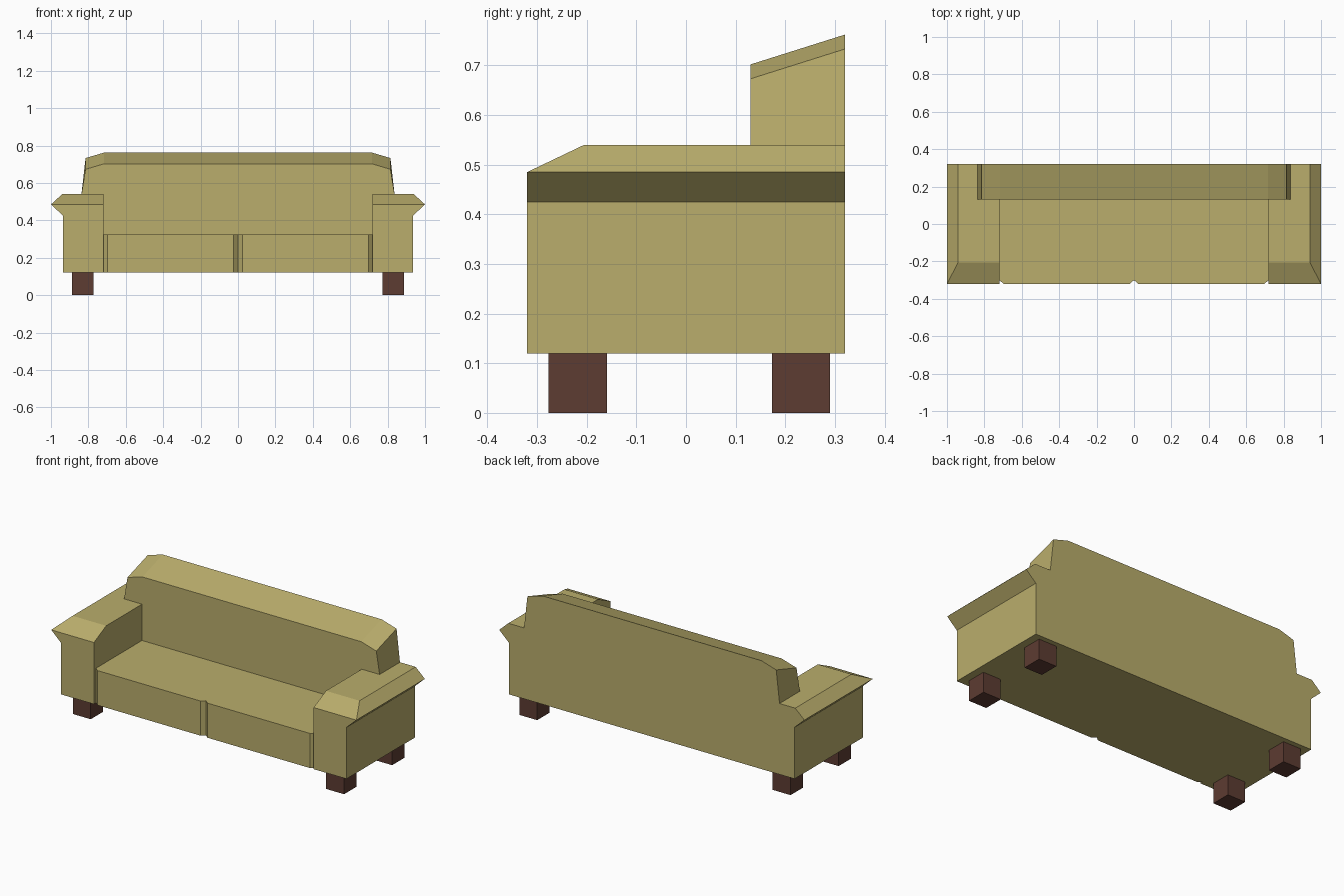
import bpy, bmesh

if "Cube" in bpy.data.objects:
    bpy.data.objects.remove(bpy.data.objects["Cube"])

FRONT, REAR = -0.32, 0.32
BACK_FRONT = 0.13          # front plane of the backrest
BASE = 0.12                # underside of the upholstery


def material(name, rgb):
    mat = bpy.data.materials.new(name)
    mat.diffuse_color = (*rgb, 1)
    mat.use_nodes = True
    mat.node_tree.nodes["Principled BSDF"].inputs["Base Color"].default_value = mat.diffuse_color
    return mat


fabric = material("fabric", (0.49, 0.42, 0.15))
wood = material("dark_wood", (0.11, 0.045, 0.032))


def finish(bm, name, mat):
    bmesh.ops.recalc_face_normals(bm, faces=bm.faces)
    mesh = bpy.data.meshes.new(name)
    bm.to_mesh(mesh)
    bm.free()
    mesh.materials.append(mat)
    obj = bpy.data.objects.new(name, mesh)
    bpy.context.collection.objects.link(obj)
    return obj


def prism(start, end):
    """Solid between two matching rings of points."""
    bm = bmesh.new()
    a = [bm.verts.new(p) for p in start]
    b = [bm.verts.new(p) for p in end]
    bm.faces.new(a)
    bm.faces.new(b[::-1])
    for i in range(len(a)):
        j = (i + 1) % len(a)
        bm.faces.new((a[i], b[i], b[j], a[j]))
    return bm, a, b


# Arms: flared profile run front to back, with the front of the top sloped
arm = [(0.72, BASE), (0.935, BASE), (0.935, 0.425), (1.0, 0.485),
       (0.94, 0.54), (0.72, 0.54), (0.72, 0.485)]
bm, ring, _ = prism([(x, FRONT, z) for x, z in arm],
                    [(x, REAR, z) for x, z in arm])
bmesh.ops.connect_verts(bm, verts=[ring[3], ring[6]])
for v in ring[4:6]:
    v.co.y = -0.205
arms = finish(bm, "arms", fabric)
arms.modifiers.new("mirror", 'MIRROR').use_mirror_merge = False

# Seat: plan outline with V grooves in the middle and beside each arm
seat = [(-0.72, BACK_FRONT), (-0.72, -0.30), (-0.697, FRONT),
        (-0.023, FRONT), (0, -0.30), (0.023, FRONT),
        (0.697, FRONT), (0.72, -0.30), (0.72, BACK_FRONT)]
bm, _, _ = prism([(x, y, BASE) for x, y in seat],
                 [(x, y, 0.325) for x, y in seat])
finish(bm, "seat", fabric)

# Backrest: fills between the arms, widens above them, top slopes forward
half = [(0.72, BASE), (0.72, 0.54), (0.837, 0.54), (0.815, 0.733), (0.717, 0.762)]
back = half + [(-x, z) for x, z in reversed(half)]
bm, ring, _ = prism([(x, BACK_FRONT, z) for x, z in back],
                    [(x, REAR, z) for x, z in back])
for v in ring:
    if v.co.z > 0.6:
        v.co.z -= 0.06
finish(bm, "backrest", fabric)

# Legs: four square blocks
for side, x in (("left", -0.83), ("right", 0.83)):
    for end, y in (("front", -0.218), ("rear", 0.232)):
        h = 0.0585
        foot = [(x - h, y - h), (x + h, y - h), (x + h, y + h), (x - h, y + h)]
        bm, _, _ = prism([(*p, 0) for p in foot], [(*p, BASE) for p in foot])
        finish(bm, f"{end}_{side}_leg", wood)
